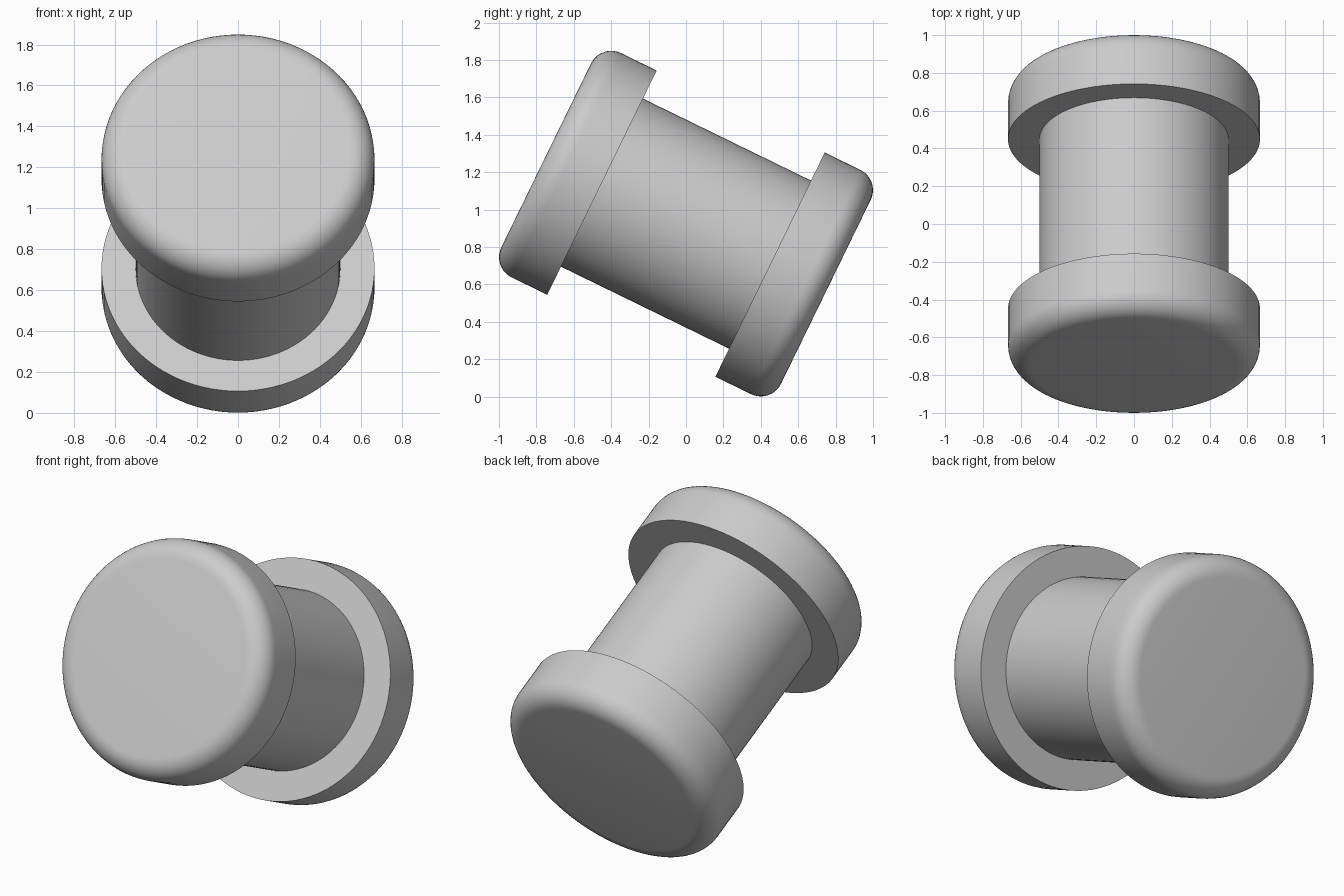
import bpy
import bmesh
from math import radians, pi
from mathutils import Matrix, Vector

cube = bpy.data.objects.get("Cube")
if cube:
    bpy.data.objects.remove(cube, do_unlink=True)

SIDES = 96
TILT = radians(64)           # main axis leans up and forward
CENTRE = Vector((0, 0, 0.925))
SHAFT_R, FLANGE_R = 0.5, 0.667
INNER, OUTER = 0.5, 0.832    # flange faces, measured along the axis
ROUND = 0.12                 # rounded outer rim

grey = bpy.data.materials.new("light_grey")
grey.use_nodes = True
colour = (0.6, 0.6, 0.6, 1)
grey.diffuse_color = colour
grey.node_tree.nodes["Principled BSDF"].inputs["Base Color"].default_value = colour


def disc(name, radius, low, high, angle, rim=0):
    """Cylinder along the tilted axis, with an optional rounded top rim."""
    bm = bmesh.new()
    bmesh.ops.create_cone(
        bm, cap_ends=True, segments=SIDES, radius1=radius, radius2=radius,
        depth=high - low, matrix=Matrix.Translation((0, 0, (low + high) / 2)))
    if rim:
        edges = [e for e in bm.edges if all(v.co.z > high - 0.001 for v in e.verts)]
        bmesh.ops.bevel(bm, geom=edges, offset=rim, offset_type='OFFSET',
                        segments=10, profile=0.5, affect='EDGES')
    mesh = bpy.data.meshes.new(name)
    bm.to_mesh(mesh)
    bm.free()
    mesh.materials.append(grey)
    obj = bpy.data.objects.new(name, mesh)
    bpy.context.collection.objects.link(obj)
    obj.location = CENTRE
    obj.rotation_euler.x = angle
    bpy.ops.object.select_all(action='DESELECT')
    obj.select_set(True)
    bpy.context.view_layer.objects.active = obj
    bpy.ops.object.shade_smooth_by_angle(angle=radians(30))
    return obj


# Central shaft, sunk slightly into both flanges
disc("shaft", SHAFT_R, -INNER - 0.02, INNER + 0.02, TILT)

# Matching rounded flanges at the two ends
for name, angle in (("front_flange", TILT), ("back_flange", TILT + pi)):
    disc(name, FLANGE_R, INNER, OUTER, angle, ROUND)
